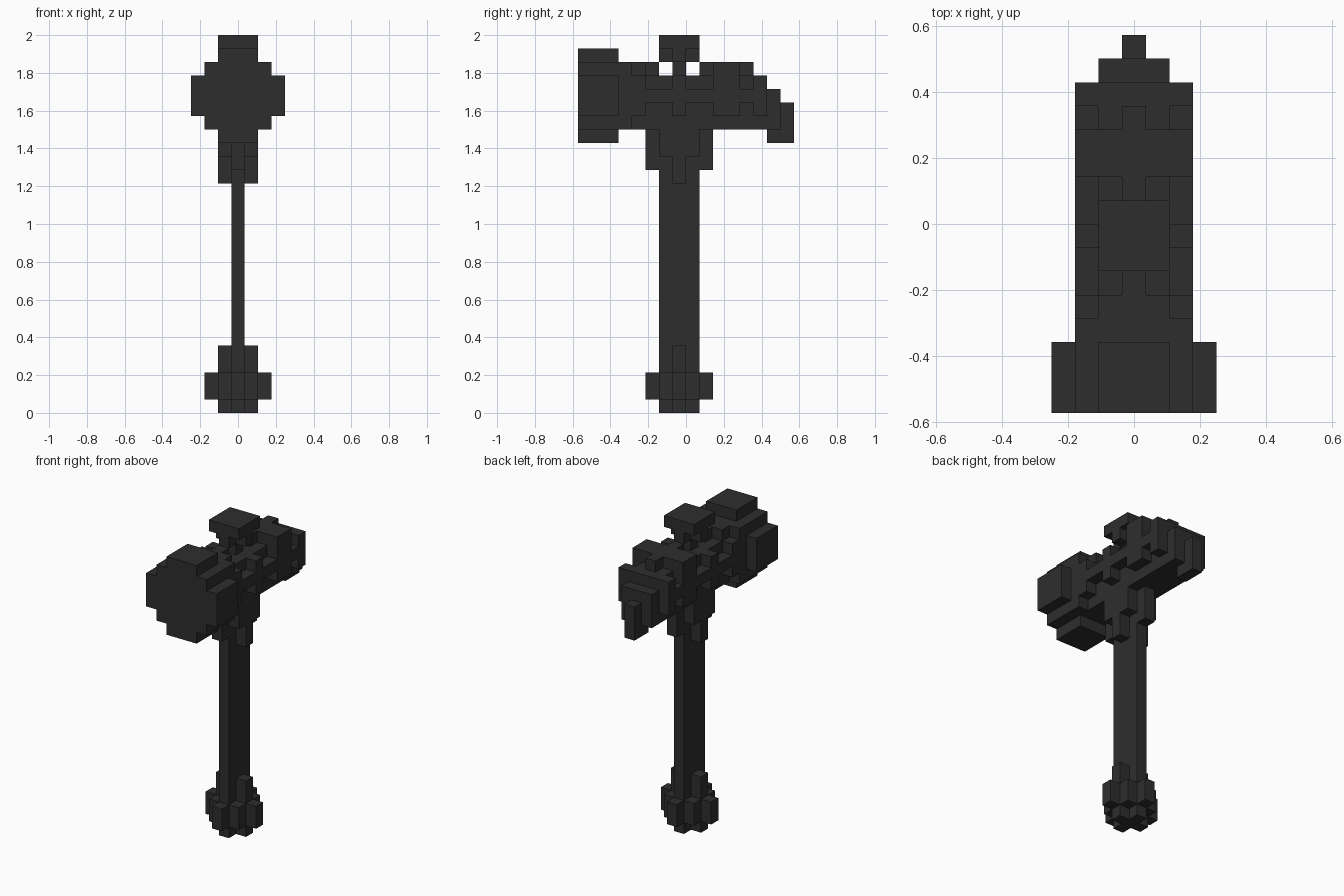
import bpy, bmesh, math
from mathutils import Vector

cube = bpy.data.objects.get("Cube")
if cube:
    bpy.data.objects.remove(cube, do_unlink=True)

U = 2 / 28  # edge of one block

mat = bpy.data.materials.new("charcoal")
mat.use_nodes = True
COLOUR = (0.027, 0.027, 0.027, 1)
mat.diffuse_color = COLOUR
mat.node_tree.nodes["Principled BSDF"].inputs["Base Color"].default_value = COLOUR

# Each box: blocks to either side of the middle one, y start, y end, z start, z end
PARTS = {
    "shaft": [(0, -2, 1, 0, 21)],
    "pommel": [
        (1, -1, 0, 0, 5),                       # side ribs
        (0, -3, 2, 1, 3),                       # front and back ribs
        (1, -2, 1, 1, 3), (2, -1, 0, 1, 3)],    # rounded middle
    "collar": [
        (0, -3, 2, 18, 21),
        (1, -2, 1, 19, 21),
        (1, -1, 0, 17, 21)],
    "striking_face": [(1, -8, -5, 20, 27), (2, -8, -5, 21, 26), (3, -8, -5, 22, 25)],
    "head_core": [(1, -5, 6, 21, 25)],
    "head_bands": [
        (2, -5, -4, 21, 26), (2, -4, -3, 22, 25),   # front band
        (2, -1, 0, 22, 25),                         # middle band
        (2, 2, 4, 22, 26),                          # rear band
        (2, 5, 6, 22, 25)],                         # end band
    "head_ridges": [
        (2, -5, 6, 23, 24),                         # side ridge
        (1, -5, -3, 25, 26), (0, -3, -2, 25, 26),   # top ridge, front
        (0, 1, 5, 25, 26)],                         # top ridge, rear
    "rear_spike": [(1, 6, 7, 21, 24), (0, 6, 7, 20, 24), (0, 7, 8, 20, 23)],
    "top_cap": [
        (0, -1, 0, 25, 27),                         # neck
        (0, -2, 1, 26, 27), (1, -1, 0, 26, 27),     # cross under the lid
        (1, -2, 1, 27, 28)],                        # lid
}

# Give every block to the first part that claims it
owner = {}
for name, boxes in PARTS.items():
    for half, y0, y1, z0, z1 in boxes:
        for x in range(-half, half + 1):
            for y in range(y0, y1):
                for z in range(z0, z1):
                    owner.setdefault((x, y, z), name)


def add_block_faces(bm, cell):
    """Add the exposed sides of one block."""
    centre = Vector((cell[0], cell[1] + 0.5, cell[2] + 0.5))
    for axis in range(3):
        for sign in (-1, 1):
            n = Vector((0, 0, 0))
            n[axis] = sign
            if tuple(int(c + d) for c, d in zip(cell, n)) in owner:
                continue
            a = Vector((0, 0, 0))
            a[(axis + 1) % 3] = 0.5
            b = n.cross(a)
            mid = centre + n * 0.5
            corners = (mid - a - b, mid + a - b, mid + a + b, mid - a + b)
            bm.faces.new([bm.verts.new(c * U) for c in corners])


# Build the parts and merge flat areas
for name in PARTS:
    bm = bmesh.new()
    for cell, part in owner.items():
        if part == name:
            add_block_faces(bm, cell)
    bmesh.ops.remove_doubles(bm, verts=bm.verts, dist=U * 0.01)
    bmesh.ops.dissolve_limit(bm, angle_limit=math.radians(1),
                             verts=bm.verts, edges=bm.edges)
    mesh = bpy.data.meshes.new(name)
    bm.to_mesh(mesh)
    bm.free()
    mesh.materials.append(mat)
    bpy.context.collection.objects.link(bpy.data.objects.new(name, mesh))
